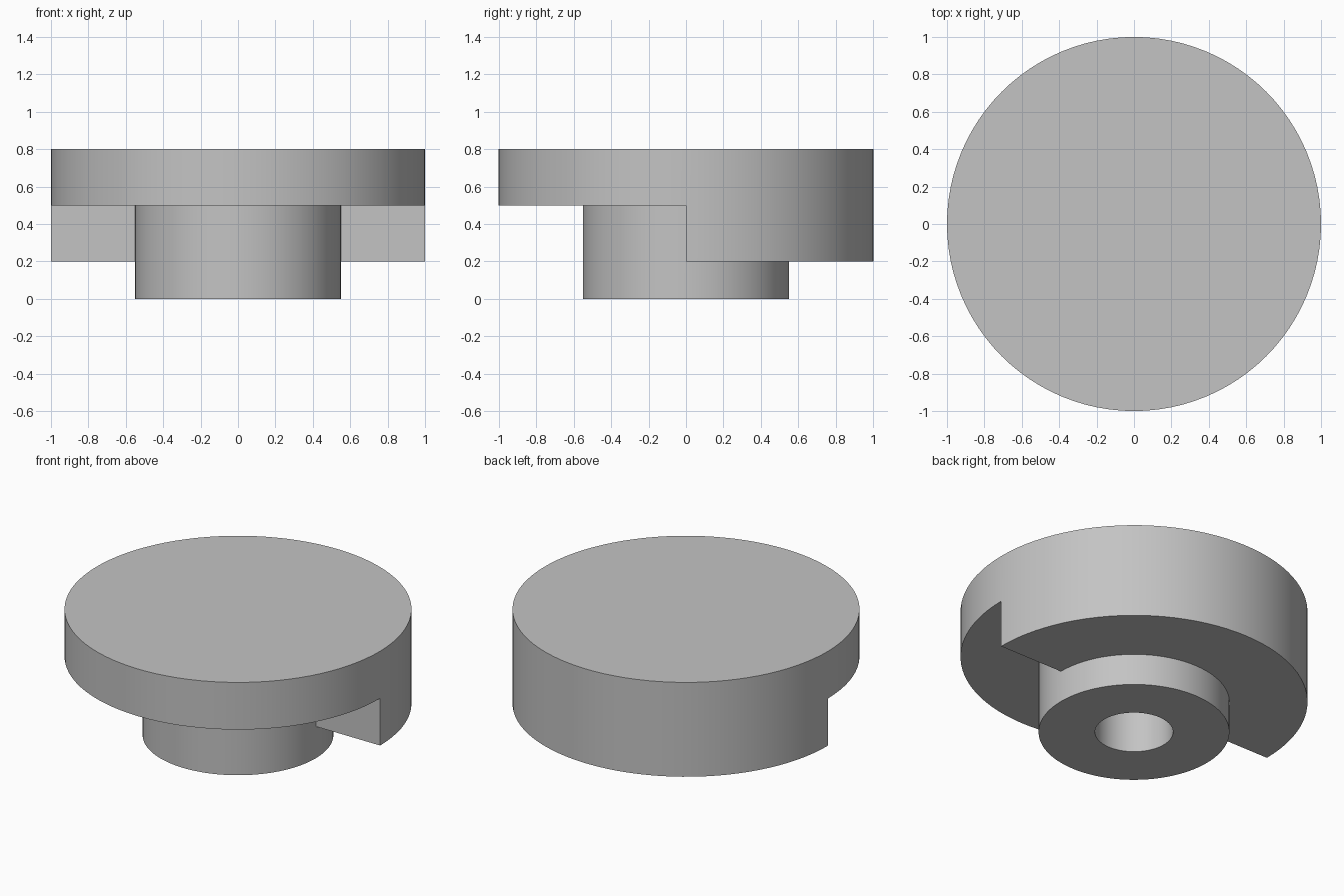
import bpy, bmesh, math
from mathutils import Vector

cube = bpy.data.objects.get("Cube")
if cube:
    bpy.data.objects.remove(cube, do_unlink=True)

# Main dimensions
DISC_R, HUB_R, BORE_R = 1.0, 0.55, 0.225
TOP, STEP, SKIRT, BORE_TOP = 0.8, 0.5, 0.2, 0.5
HALF_STEPS = 48

grey = bpy.data.materials.new("plain grey")
grey.use_nodes = True
colour = (0.55, 0.55, 0.55, 1)
grey.diffuse_color = colour
grey.node_tree.nodes["Principled BSDF"].inputs["Base Color"].default_value = colour

bm = bmesh.new()


def half_turn(profile, start):
    """Revolve an (r, z) profile through half a turn from the +x or -x side."""
    verts = [bm.verts.new((r * start, 0, z)) for r, z in profile]
    edges = [bm.edges.new(pair) for pair in zip(verts, verts[1:])]
    bmesh.ops.spin(bm, geom=verts + edges, cent=(0, 0, 0), axis=(0, 0, 1),
                   angle=math.pi, steps=HALF_STEPS)


# Disc rim, underside and hub share a bored lower end
rim = [(0, TOP), (DISC_R, TOP), (DISC_R, STEP)]
bore = [(HUB_R, 0), (BORE_R, 0), (BORE_R, BORE_TOP), (0, BORE_TOP)]

# Thin front half and deep, skirted back half
half_turn(rim + [(HUB_R, STEP), (HUB_R, SKIRT)] + bore, -1)
half_turn(rim + [(DISC_R, SKIRT), (HUB_R, SKIRT)] + bore, 1)

# Flat end walls of the skirt
for side in (-1, 1):
    corners = [(HUB_R, SKIRT), (DISC_R, SKIRT), (DISC_R, STEP), (HUB_R, STEP)]
    bm.faces.new([bm.verts.new(Vector((side * r, 0, z))) for r, z in corners])

bmesh.ops.remove_doubles(bm, verts=bm.verts[:], dist=0.0005)
bmesh.ops.recalc_face_normals(bm, faces=bm.faces[:])

mesh = bpy.data.meshes.new("stepped_knob")
bm.to_mesh(mesh)
bm.free()
mesh.materials.append(grey)
knob = bpy.data.objects.new("stepped_knob", mesh)
bpy.context.collection.objects.link(knob)

# Smooth round walls with crisp edges
bpy.ops.object.select_all(action="DESELECT")
knob.select_set(True)
bpy.context.view_layer.objects.active = knob
bpy.ops.object.shade_smooth_by_angle(angle=math.radians(30))
